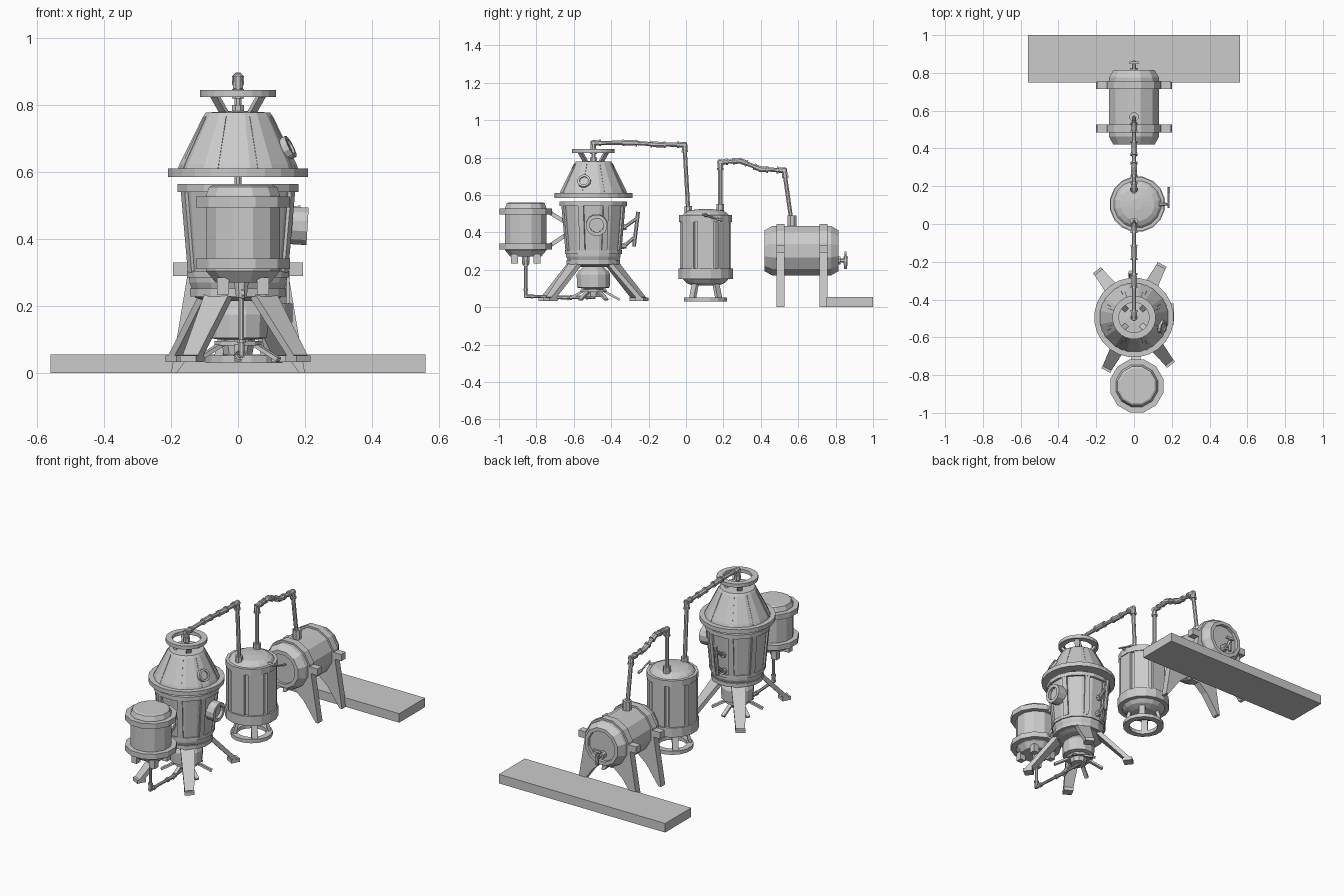
import bpy
from math import sin, cos, pi, radians
from mathutils import Vector as V

if "Cube" in bpy.data.objects:
    bpy.data.objects.remove(bpy.data.objects["Cube"])


def mesh(name, verts, faces):
    me = bpy.data.meshes.new(name)
    me.from_pydata([tuple(v) for v in verts], [], faces)
    me.update()
    ob = bpy.data.objects.new(name, me)
    bpy.context.collection.objects.link(ob)
    bpy.context.view_layer.objects.active = ob
    bpy.ops.object.mode_set(mode='EDIT')
    bpy.ops.mesh.select_all(action='SELECT')
    bpy.ops.mesh.normals_make_consistent(inside=False)
    bpy.ops.object.mode_set(mode='OBJECT')
    return ob


def lathe(name, prof, loc=(0, 0, 0), n=16, axis=(0, 0, 1), ring=False):
    """Turn (radius, height) points round an axis; ring=True closes the profile."""
    q = V(axis).to_track_quat('Z', 'Y')
    k = len(prof)
    verts = [V(loc) + q @ V((r * cos(2 * pi * (i + .5) / n), r * sin(2 * pi * (i + .5) / n), h))
             for r, h in prof for i in range(n)]
    faces = []
    for j in range(k if ring else k - 1):
        a, b = j * n, (j + 1) % k * n
        faces += [(a + i, a + (i + 1) % n, b + (i + 1) % n, b + i) for i in range(n)]
    if not ring:
        faces += [tuple(range(n)), tuple(range((k - 1) * n, k * n))]
    return mesh(name, verts, faces)


def hoop(name, r0, r1, z0, z1, loc, n=16, axis=(0, 0, 1)):
    return lathe(name, [(r0, z0), (r1, z0), (r1, z1), (r0, z1)], loc, n, axis, True)


def rod(name, a, b, r, r2=None, n=8):
    d = V(b) - V(a)
    return lathe(name, [(r, 0), (r if r2 is None else r2, d.length)], a, n, d)


def beam(name, a, b, side, w, t, w2=None):
    """Tapered bar from a to b, w wide along side and t thick."""
    a, b, s = V(a), V(b), V(side).normalized()
    nrm = (b - a).cross(s).normalized() * t / 2
    verts = [p + s * x * ww / 2 + nrm * y for p, ww in ((a, w), (b, w2 or w))
             for x, y in ((-1, -1), (1, -1), (1, 1), (-1, 1))]
    return mesh(name, verts, [(0, 1, 2, 3), (4, 5, 6, 7), (0, 1, 5, 4), (1, 2, 6, 5), (2, 3, 7, 6), (3, 0, 4, 7)])


def box(name, x0, x1, y0, y1, z0, z1):
    xm, ym = (x0 + x1) / 2, (y0 + y1) / 2
    return beam(name, (xm, ym, z0), (xm, ym, z1), (1, 0, 0), x1 - x0, y1 - y0)


def pipe(name, pts, r=.012, collar=.016):
    """Bent pipe with fat collars beside each elbow."""
    pts = [V(p) for p in pts]
    for i in range(len(pts) - 1):
        rod(name + "_run", pts[i], pts[i + 1], r)
    for i in range(1, len(pts) - 1):
        for o in (pts[i - 1], pts[i + 1]):
            d = (o - pts[i]).normalized()
            rod(name + "_elbow", pts[i] - d * r * .8, pts[i] + d * .028, collar)
            rod(name + "_collar", pts[i] + d * .03, pts[i] + d * .04, collar + .003)


def polar(c, ang, r, z):
    return V((c[0] + r * cos(ang), c[1] + r * sin(ang), z))


def tangent(ang):
    return V((-sin(ang), cos(ang), 0))


# Floor slab
box("slab", -.56, .56, .75, 1.0, 0, .055)

# Horizontal barrel with recessed heads
Y, B = (0, 1, 0), (0, 0, .302)
lathe("barrel", [(.09, .435), (.09, .42), (.113, .42), (.137, .462), (.137, .775), (.113, .815),
                 (.092, .815), (.092, .795)], B, 12, Y)
for y in (.485, .715):
    hoop("barrel_hoop", .13, .148, y, y + .042, B, 12, Y)
    for s in (-1, 1):  # plate legs cradling the barrel
        out = [(.145, .33), (.2, 0), (.183, 0), (.10, .115), (.04, .165), (.09, .21), (.12, .27)]
        k = len(out)
        verts = [V((s * x, yy, z)) for yy in (y, y + .042) for x, z in out]
        mesh("barrel_leg", verts, [tuple(range(k)), tuple(range(k, 2 * k))]
             + [(i, (i + 1) % k, k + (i + 1) % k, k + i) for i in range(k)])
        box("barrel_leg_lug", *sorted((s * .13, s * .195)), y, y + .042, .29, .33)
# Barrel tap
rod("tap_flange", (0, .79, .25), (0, .825, .25), .022)
rod("tap_spout", (0, .82, .25), (0, .862, .25), .011)
rod("tap_valve", (0, .853, .205), (0, .853, .27), .009, .013)
rod("tap_stem", (0, .853, .27), (0, .853, .285), .005)
beam("tap_handle", (0, .853, .283), (0, .853, .297), (1, 0, 0), .05, .012)

# Middle condenser tank
M = (.018, .105)
ML = (*M, 0)
lathe("condenser_body", [(.07, .115), (.105, .13), (.128, .155), (.128, .49), (.115, .505),
                         (.09, .518), (.03, .525)], ML)
hoop("condenser_lower_band", .12, .148, .15, .207, ML)
hoop("condenser_upper_band", .12, .144, .455, .492, ML)
hoop("condenser_foot_ring", .082, .117, .03, .052, ML)
for i in range(8):
    a = i * pi / 4
    beam("condenser_panel", polar(M, a, .129, .2), polar(M, a, .129, .46), tangent(a), .086, .014)
    if i % 2:
        beam("condenser_leg", polar(M, a, .075, .135), polar(M, a, .1, .045), tangent(a), .035, .018)
# Side valve
rod("side_valve_cone", (.07, .105, .485), (.185, .105, .492), .026, .005)
rod("side_valve_lever", (.183, .085, .497), (.183, .165, .472), .005, n=6)
rod("side_valve_grip", (.183, .165, .472), (.183, .195, .465), .008, n=6)

# Main still body
S = (0, -.495)
SL = (*S, 0)
lathe("still_body", [(.1, .215), (.13, .225), (.148, .27), (.15, .3), (.172, .55), (.165, .56)], SL)
hoop("still_rim", .15, .184, .54, .565, SL)
hoop("still_lower_band", .12, .156, .285, .305, SL)
hoop("still_base_band", .1, .146, .228, .252, SL)
for i in range(8):
    a = pi / 8 + i * pi / 4
    beam("still_rib", polar(S, a, .149, .3), polar(S, a, .172, .545), tangent(a), .03, .014)

# Floating still lid
lathe("still_lid", [(.15, .592), (.185, .605), (.178, .625), (.107, .765), (.098, .778), (.03, .782)], SL)
hoop("lid_flange", .15, .211, .585, .611, SL, 24)
hoop("lid_top_ring", .08, .115, .824, .845, SL, 24)
for i in range(8):
    a = pi / 8 + i * pi / 4
    beam("lid_seam", polar(S, a, .18, .61), polar(S, a, .105, .765), tangent(a), .022, .006, .012)
for i in range(4):
    a = pi / 4 + i * pi / 2
    beam("lid_ring_strut", polar(S, a, .058, .777), polar(S, a, .1, .83), tangent(a), .028, .012)
rod("lid_outlet_base", (*S, .775), (*S, .8), .02)
rod("lid_outlet_collar", (*S, .82), (*S, .845), .02)

# Portholes
P = (.14, -.478, .442)
hoop("body_porthole_ring", .038, .058, 0, .068, P, 12, (1, 0, -.06))
rod("body_porthole_glass", P, (.19, -.478, .439), .042, n=12)
L = V((.13, -.54, .663))
ax = V((.87, -.2, .45)).normalized()
hoop("lid_porthole_ring", .024, .036, 0, .032, L, 12, ax)
rod("lid_porthole_glass", L, L + ax * .025, .028, n=12)

# Level gauge at the back of the still
rod("gauge_tube", (-.018, -.278, .325), (-.018, -.256, .51), .011)
for z, y in ((.46, -.262), (.36, -.275)):
    rod("gauge_bracket_root", (-.018, -.355, z - .035), (-.018, -.32, z - .03), .017)
    rod("gauge_bracket", (-.018, -.33, z - .033), (-.018, y, z + .015), .01)

# Still legs
for d in (62, 128, 242, 308):
    a = radians(d)
    beam("still_leg", polar(S, a, .115, .24), polar(S, a, .295, .045), tangent(a), .085, .025, .052)
    beam("still_foot", polar(S, a, .265, .042), polar(S, a, .318, .042), tangent(a), .054, .02)

# Burner under the still
lathe("burner", [(.06, .1), (.09, .105), (.093, .175), (.085, .19), (.05, .22)], SL, 12)
rod("burner_neck", (*S, .055), (*S, .105), .045, .055, 10)
hoop("burner_ring", .05, .072, .082, .096, SL, 12)
for i in range(6):
    a = pi / 6 + i * pi / 3
    beam("burner_leg", polar(S, a, .04, .095), polar(S, a, .14, .04), tangent(a), .022, .012)

# Small fuel tank in front
F = (.015, -.857)
FL = (*F, 0)
lathe("fuel_tank", [(.085, .27), (.115, .305), (.115, .53), (.105, .555), (.095, .56)], FL, 12)
hoop("fuel_upper_band", .105, .145, .495, .527, FL, 12)
hoop("fuel_lower_band", .105, .145, .31, .342, FL, 12)
for i in range(4):
    a = pi / 4 + i * pi / 2
    p = polar(F, a, .085, 0)
    box("fuel_tank_foot", p.x - .018, p.x + .018, p.y - .018, p.y + .018, .235, .285)
for z0, z1 in ((.51, .455), (.325, .385)):
    beam("tank_bracket", (.01, -.735, z0), (.01, -.645, z1), (1, 0, 0), .05, .022)
rod("fuel_valve", (.01, -.857, .225), (.01, -.857, .275), .017, .024)
hoop("fuel_valve_wheel", .012, .022, 0, .01, (.01, -.857, .24), 10, (1, 0, 0))

# Pipework
pipe("fuel_pipe", [(.01, -.857, .24), (.01, -.857, .06), (.005, -.65, .052), (0, -.495, .055), (0, -.495, .09)],
     .009, .011)
pipe("vapour_pipe", [(0, -.495, .78), (0, -.495, .878), (0, -.3, .88), (0, -.15, .87), (0, -.008, .868), (0, .012, .51)])
pipe("spirit_pipe", [(0, .183, .51), (0, .183, .775), (0, .29, .783), (0, .4, .738), (0, .525, .732), (0, .565, .45)])
rod("vapour_socket", (0, .012, .5), (0, .011, .542), .022)
rod("spirit_socket", (0, .183, .5), (0, .183, .552), .022)
rod("barrel_socket", (0, .567, .43), (0, .567, .49), .025)
